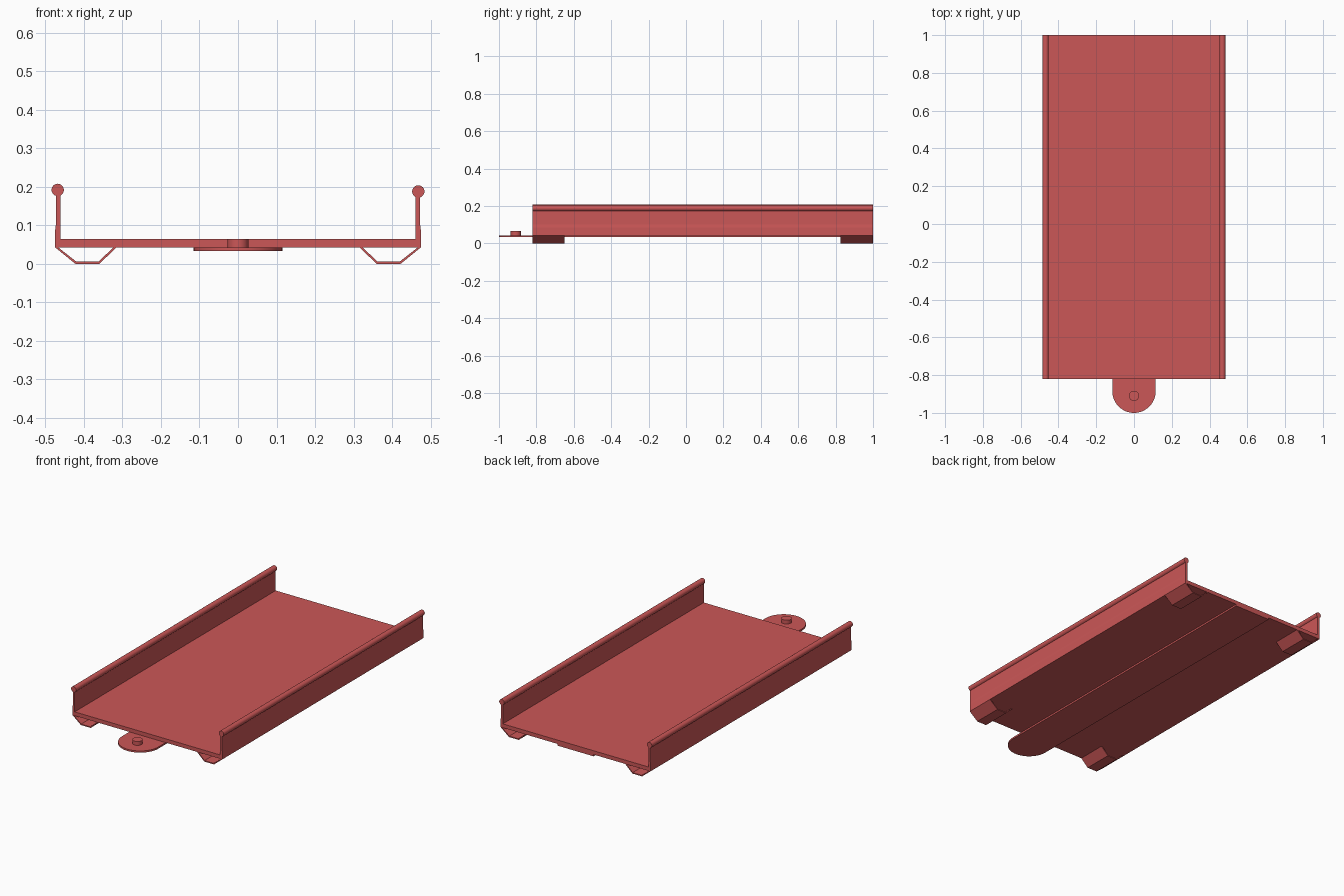
import bpy, bmesh, math

cube = bpy.data.objects.get("Cube")
if cube:
    bpy.data.objects.remove(cube, do_unlink=True)

red = bpy.data.materials.new("soft red")
red.use_nodes = True
colour = (0.6, 0.095, 0.095, 1)
red.diffuse_color = colour
red.node_tree.nodes["Principled BSDF"].inputs["Base Color"].default_value = colour

FRONT, BACK = -0.82, 1.0


def prism(name, outline, to_point, offset, smooth=False):
    """Extrude a closed 2D outline, placed in space by to_point, along offset."""
    bm = bmesh.new()
    face = bm.faces.new([bm.verts.new(to_point(a, b)) for a, b in outline])
    ext = bmesh.ops.extrude_face_region(bm, geom=[face])["geom"]
    verts = [v for v in ext if isinstance(v, bmesh.types.BMVert)]
    bmesh.ops.translate(bm, verts=verts, vec=offset)
    bmesh.ops.recalc_face_normals(bm, faces=bm.faces)
    mesh = bpy.data.meshes.new(name)
    bm.to_mesh(mesh)
    bm.free()
    mesh.materials.append(red)
    obj = bpy.data.objects.new(name, mesh)
    bpy.context.collection.objects.link(obj)
    if smooth:
        bpy.ops.object.select_all(action="DESELECT")
        obj.select_set(True)
        bpy.context.view_layer.objects.active = obj
        bpy.ops.object.shade_smooth_by_angle(angle=math.radians(35))
    return obj


def along_y(name, outline, y0, y1, smooth=False):
    return prism(name, outline, lambda x, z: (x, y0, z), (0, y1 - y0, 0), smooth)


def along_z(name, outline, z0, z1):
    return prism(name, outline, lambda x, y: (x, y, z0), (0, 0, z1 - z0), True)


def arc(cx, cy, r, start, end, n):
    angles = [math.radians(start + (end - start) * i / n) for i in range(n + 1)]
    return [(cx + r * math.cos(a), cy + r * math.sin(a)) for a in angles]


# Deck and side walls as one channel
half = [(0.475, 0.043), (0.475, 0.085), (0.473, 0.1), (0.473, 0.182),
        (0.461, 0.182), (0.461, 0.065)]
along_y("deck_channel", half + [(-x, z) for x, z in reversed(half)], FRONT, BACK)

for side, label in ((1, "left"), (-1, "right")):
    # Round rail on top of each wall
    rail_z = 0.188 if side > 0 else 0.192
    along_y(label + "_rail", arc(side * 0.468, rail_z, 0.016, 0, 360, 24)[:-1],
            FRONT, BACK, True)
    # Folded sheet feet at both ends
    strip = [(0.475, 0.043), (0.422, 0.0), (0.36, 0.0), (0.315, 0.043),
             (0.323, 0.043), (0.362, 0.006), (0.42, 0.006), (0.467, 0.043)]
    for end, y0, y1 in (("front", FRONT, -0.65), ("back", 0.825, BACK)):
        along_y(f"{end}_{label}_foot", [(side * x, z) for x, z in strip], y0, y1)

# Coupling tongue running under the deck, with its pin
tongue = [(0.115, BACK), (-0.115, BACK)] + arc(0, -0.885, 0.115, 180, 360, 32)
along_z("coupling_tongue", tongue, 0.033, 0.043)
along_z("coupling_pin", arc(0, -0.91, 0.027, 0, 360, 24)[:-1], 0.042, 0.065)
